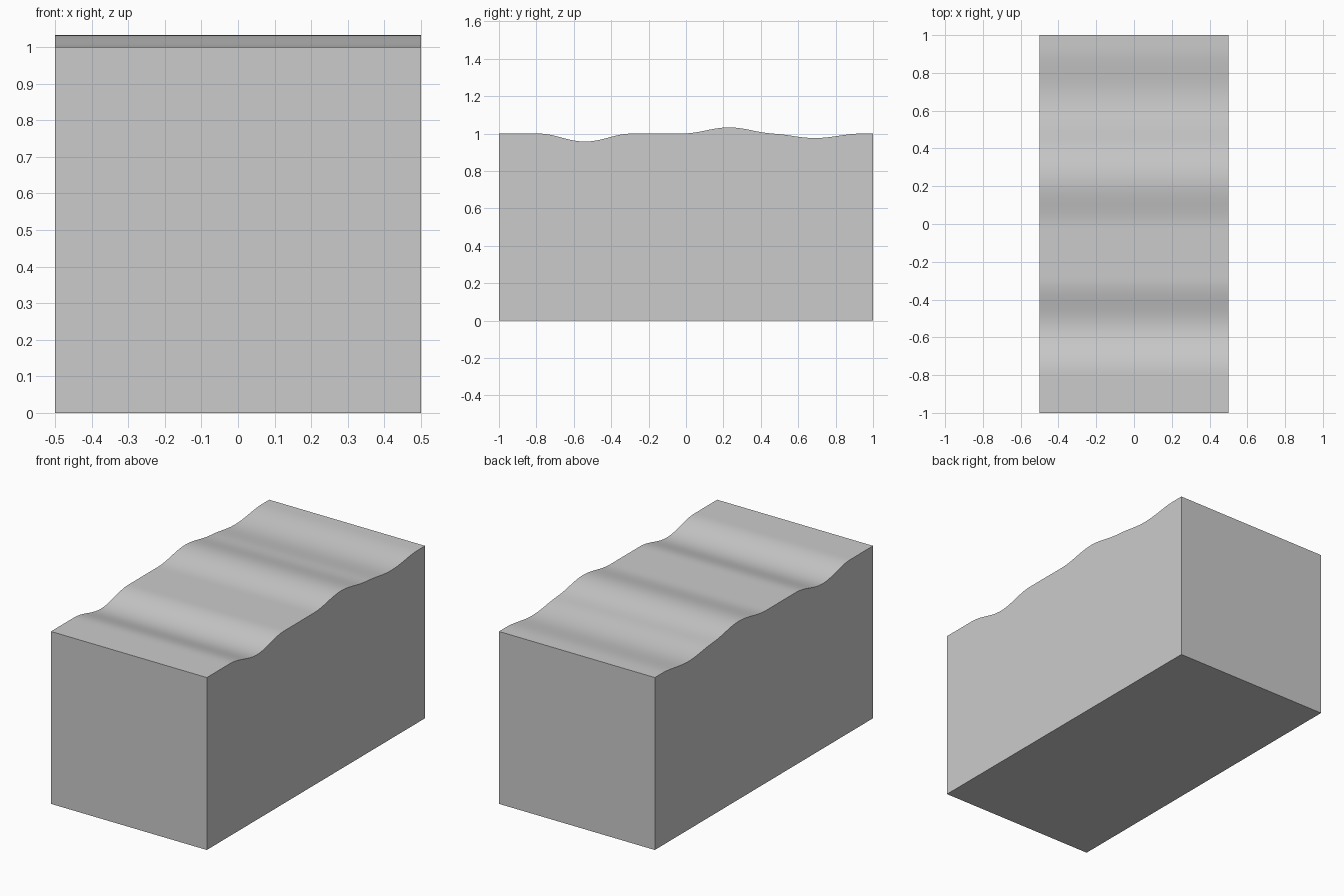
import bpy, bmesh, math

if "Cube" in bpy.data.objects:
    bpy.data.objects.remove(bpy.data.objects["Cube"])

# Swells and dips along the block: centre y, half width, height
BUMPS = [(-0.54, 0.25, -0.043), (0.23, 0.25, 0.033), (0.69, 0.25, -0.024)]
STEPS = 80


def top_height(y):
    z = 1.0
    for centre, half, height in BUMPS:
        t = abs(y - centre) / half
        if t < 1:
            z += height * 0.5 * (1 + math.cos(math.pi * t))
    return z


# Side profile of the block, extruded across its width
profile = [(-1, 0), (1, 0)]
for i in range(STEPS + 1):
    y = 1 - 2 * i / STEPS
    profile.append((y, top_height(y)))

bm = bmesh.new()
side = bm.faces.new([bm.verts.new((-0.5, y, z)) for y, z in profile])
result = bmesh.ops.extrude_face_region(bm, geom=[side])
moved = [g for g in result["geom"] if isinstance(g, bmesh.types.BMVert)]
bmesh.ops.translate(bm, vec=(1, 0, 0), verts=moved)
bmesh.ops.recalc_face_normals(bm, faces=bm.faces)

mesh = bpy.data.meshes.new("wavy_ground_block")
bm.to_mesh(mesh)
bm.free()
block = bpy.data.objects.new("wavy_ground_block", mesh)
bpy.context.collection.objects.link(block)

# Smooth wavy top with crisp outer edges
bpy.context.view_layer.objects.active = block
block.select_set(True)
bpy.ops.object.shade_smooth_by_angle(angle=math.radians(30))
